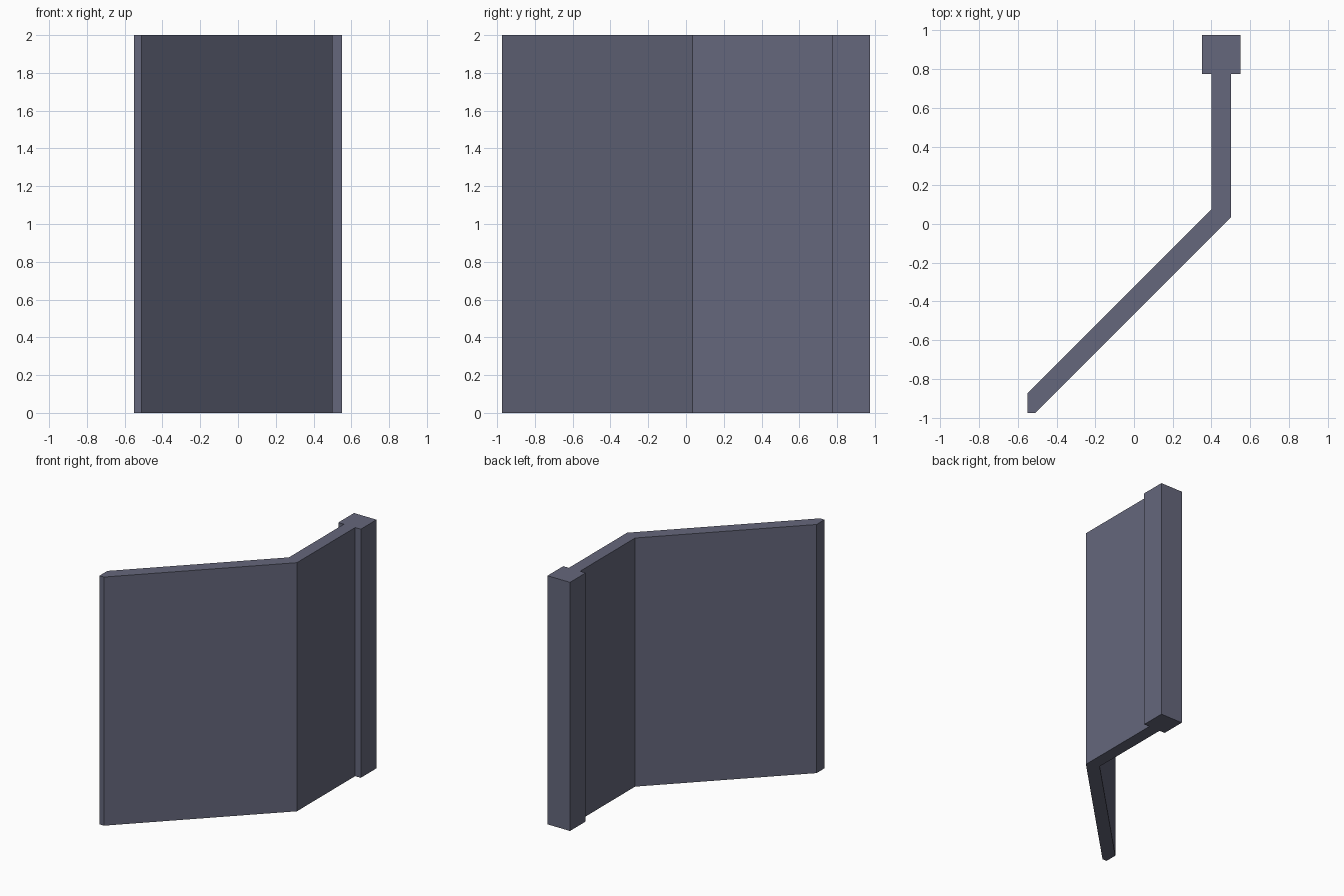
import bpy, bmesh

if "Cube" in bpy.data.objects:
    bpy.data.objects.remove(bpy.data.objects["Cube"])

HEIGHT = 2.0

# One slate grey-blue material for everything
slate = bpy.data.materials.new("slate grey")
slate.diffuse_color = (0.13, 0.136, 0.2, 1)
slate.use_nodes = True
slate.node_tree.nodes["Principled BSDF"].inputs["Base Color"].default_value = slate.diffuse_color


def extrude_profile(name, points):
    """Raise a counter-clockwise plan outline from the ground to HEIGHT."""
    bm = bmesh.new()
    base = bm.faces.new([bm.verts.new((x, y, 0)) for x, y in points])
    top = bmesh.ops.extrude_face_region(bm, geom=[base], use_keep_orig=True)["geom"]
    bmesh.ops.translate(bm, vec=(0, 0, HEIGHT),
                        verts=[v for v in top if isinstance(v, bmesh.types.BMVert)])
    bmesh.ops.recalc_face_normals(bm, faces=bm.faces[:])
    mesh = bpy.data.meshes.new(name)
    bm.to_mesh(mesh)
    bm.free()
    mesh.materials.append(slate)
    obj = bpy.data.objects.new(name, mesh)
    bpy.context.collection.objects.link(obj)
    return obj


# Thin wall: straight run, mitred 45 degree bend, clipped far end
extrude_profile("angled_wall", [
    (0.5, 0.775), (0.4, 0.775), (0.4, 0.076), (-0.55, -0.874),
    (-0.55, -0.975), (-0.51, -0.975), (0.5, 0.035)])

# Square post at the end of the straight run
extrude_profile("end_post", [
    (0.35, 0.775), (0.55, 0.775), (0.55, 0.975), (0.35, 0.975)])
